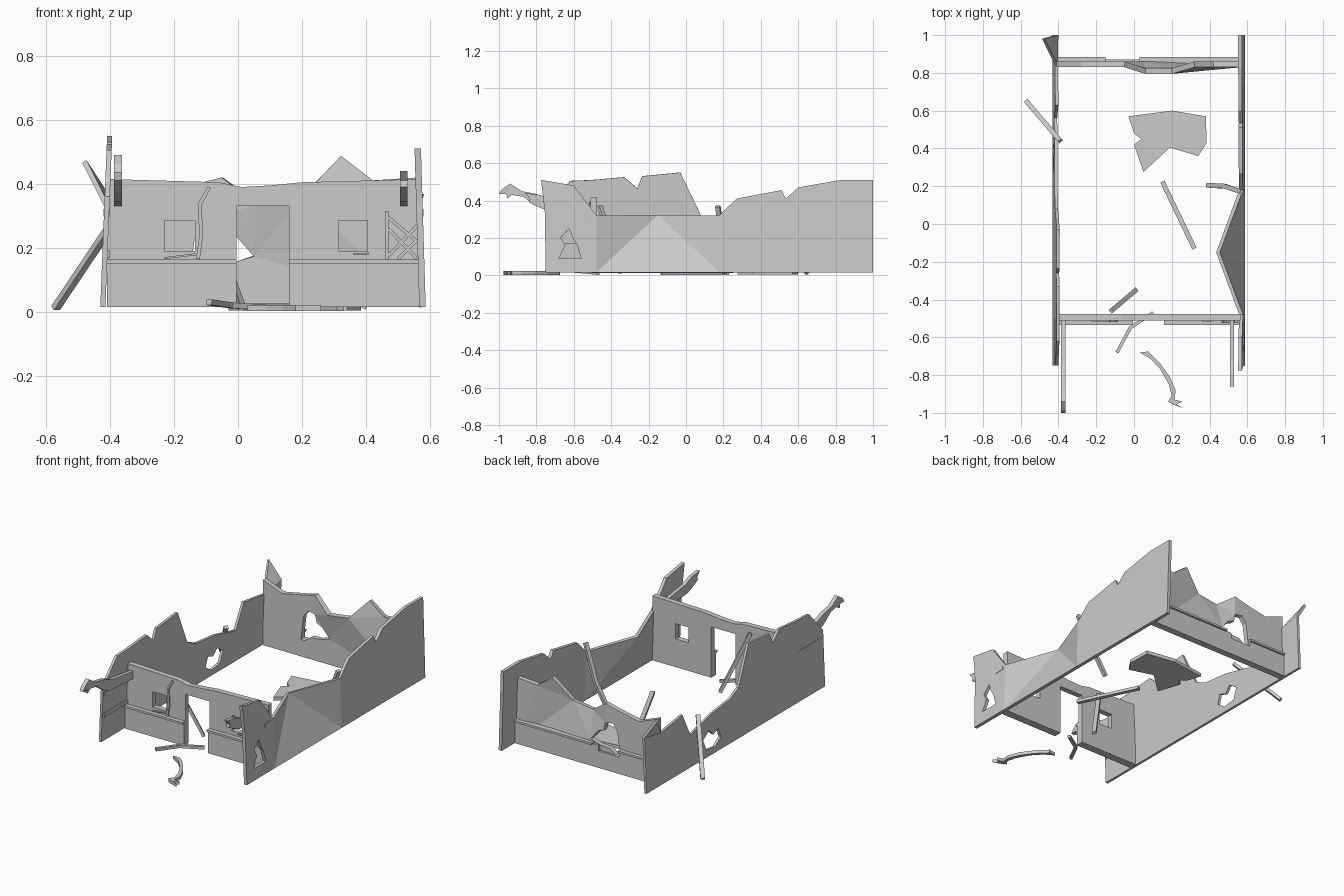
import bpy, bmesh
from mathutils import Vector
from mathutils.geometry import delaunay_2d_cdt

if "Cube" in bpy.data.objects:
    bpy.data.objects.remove(bpy.data.objects["Cube"])


def inside(p, loops):
    """Even-odd test of a point against the outline and its holes."""
    hit = False
    for loop in loops:
        for (x0, y0), (x1, y1) in zip(loop, loop[1:] + loop[:1]):
            if (y0 > p.y) != (y1 > p.y) and p.x < x0 + (p.y - y0) * (x1 - x0) / (y1 - y0):
                hit = not hit
    return hit


def panel(name, outline, place, thick, holes=()):
    """Flat sheet from an outline with holes, placed in 3D and thickened."""
    pts, edges, loops = [], [], [outline, *holes]
    for loop in loops:
        s, n = len(pts), len(loop)
        pts += [Vector(p) for p in loop]
        edges += [(s + i, s + (i + 1) % n) for i in range(n)]
    vs, _, fs, *_ = delaunay_2d_cdt(pts, edges, [], 0, 1e-5)
    bm = bmesh.new()
    bv = [bm.verts.new(place(v.x, v.y)) for v in vs]
    for f in fs:
        mid = sum((vs[i] for i in f), Vector((0, 0))) / len(f)
        tri = [bv[i] for i in f]
        if inside(mid, loops) and not bm.faces.get(tri):
            bm.faces.new(tri)
    bmesh.ops.recalc_face_normals(bm, faces=bm.faces)
    ob = finish(name, bm)
    mod = ob.modifiers.new("Thickness", 'SOLIDIFY')
    mod.thickness, mod.offset = thick, 0
    return ob


def finish(name, bm):
    me = bpy.data.meshes.new(name)
    bm.to_mesh(me)
    bm.free()
    ob = bpy.data.objects.new(name, me)
    bpy.context.collection.objects.link(ob)
    return ob


def box(name, x0, x1, y0, y1, z0, z1):
    bm = bmesh.new()
    bmesh.ops.create_cube(bm, size=1)
    for v in bm.verts:
        v.co = ((x0, x1)[v.co.x > 0], (y0, y1)[v.co.y > 0], (z0, z1)[v.co.z > 0])
    return finish(name, bm)


def plank(name, path, w=.025, h=.018, up=(0, 0, 1)):
    """Rectangular board swept along a bent path."""
    path = [Vector(p) for p in path]
    bm, rings = bmesh.new(), []
    for i, p in enumerate(path):
        t = (path[min(i + 1, len(path) - 1)] - path[max(i - 1, 0)]).normalized()
        s = t.cross(Vector(up)).normalized()
        n = s.cross(t)
        rings.append([bm.verts.new(p + s * a * w / 2 + n * b * h / 2)
                      for a, b in ((-1, -1), (1, -1), (1, 1), (-1, 1))])
    for a, b in zip(rings, rings[1:]):
        for i in range(4):
            j = (i + 1) % 4
            bm.faces.new((a[i], a[j], b[j], b[i]))
    bm.faces.new(rings[0][::-1])
    bm.faces.new(rings[-1])
    bmesh.ops.recalc_face_normals(bm, faces=bm.faces)
    return finish(name, bm)


B = .015  # wall foot height


# Left wall: leans in slightly, back corner torn outward
def left_place(y, z):
    return (-.48 if y > .95 and z > .42 else -.423 + .04 * z, y, z)


panel("left_wall",
      [(-.75, B), (1, B), (1, .36), (.98, .47), (.84, .33), (.63, .36), (.56, .21),
       (.35, .26), (.17, .28), (.08, .32), (-.03, .55), (-.235, .53), (-.26, .465),
       (-.33, .525), (-.5, .51), (-.62, .505), (-.75, .36)],
      left_place, .016,
      [[(.27, .09), (.33, .05), (.41, .06), (.44, .13), (.38, .17), (.34, .13), (.29, .15)]])


# Right wall: middle of its top edge pushed inward
def right_place(y, z):
    return (.445 if abs(y + .15) < .01 and z > .2 else .577 - .03 * z, y, z)


panel("right_wall",
      [(-.75, B), (-.48, B), (.18, B), (1, B), (1, .51), (.83, .51), (.6, .47), (.535, .41),
       (.51, .455), (.27, .41), (.18, .32), (-.15, .32), (-.48, .32), (-.6, .48),
       (-.775, .51), (-.755, .34)],
      right_place, .02,
      [[(-.68, .09), (-.56, .09), (-.585, .17), (-.6, .19), (-.625, .25), (-.67, .2), (-.645, .16)]])

# Front wall with door gap and two windows
window = lambda a, b: [(a, .19), (b, .19), (b, .285), (a, .285)]
panel("front_wall",
      [(-.41, B), (-.005, B), (-.005, .33), (.16, .33), (.16, B), (.565, B), (.565, .415),
       (.4, .41), (.2, .405), (.1, .395), (.01, .39), (-.06, .405), (-.41, .415)],
      lambda x, z: (x, -.493, z), .034, [window(-.23, -.135), window(.315, .405)])


# Back wall with ragged top, hole and inward dent
def back_place(x, z):
    return (x, .81 if 0 < x < .25 and z > .3 else .845, z)


panel("back_wall",
      [(-.41, B), (.565, B), (.565, .42), (.42, .41), (.32, .485), (.2, .36), (.06, .34),
       (-.05, .42), (-.13, .40), (-.28, .37), (-.41, .42)],
      back_place, .03,
      [[(-.15, .12), (-.13, .27), (-.1, .31), (-.05, .3), (-.04, .25), (0, .235),
        (.05, .175), (-.01, .155), (-.08, .15), (-.12, .12)]])

# Thicker lower walls and ledges
for side, x0, x1 in (("left", -.41, -.005), ("right", .16, .565)):
    box("front_plinth_" + side, x0, x1, -.525, -.5, B, .155)
    box("front_ledge_" + side, x0, x1, -.536, -.5, .15, .163)
box("back_plinth_left", -.41, -.15, .85, .872, B, .155)
box("back_plinth_right", -.01, .565, .85, .872, B, .155)
box("back_plinth_low", -.15, -.01, .85, .872, B, .12)
box("back_ledge_left", -.41, -.15, .85, .884, .15, .163)
box("back_ledge_right", .03, .565, .85, .884, .15, .163)

# Short rails on the side walls in front of the front wall
for z in (.18, .31):
    box("left_rail", -.42, -.4, -.74, -.5, z - .012, z + .012)
    box("right_rail", .562, .58, -.56, -.5, z - .012, z + .012)

# Carved beams jutting forward, the right one broken
lower = [(-.5, .33), (-.74, .345), (-.8, .37)]
panel("left_carved_beam",
      lower + [(-.87, .42), (-.93, .43), (-.955, .41), (-.96, .435), (-1, .435), (-.985, .46),
               (-.94, .49), (-.9, .465), (-.88, .45), (-.8, .435), (-.72, .405), (-.5, .375)],
      lambda y, z: (-.375, y, z), .025)
panel("right_broken_beam",
      lower + [(-.84, .39), (-.835, .41), (-.86, .44), (-.78, .43), (-.72, .405), (-.5, .375)],
      lambda y, z: (.518, y, z), .022)

# Fallen carved beam end and wall slab on the ground
panel("fallen_carving",
      [(.03, -.68), (.075, -.675), (.14, -.74), (.19, -.81), (.22, -.88), (.215, -.93),
       (.255, -.94), (.225, -.955), (.26, -.975), (.205, -.955), (.18, -.94), (.2, -.91),
       (.185, -.85), (.14, -.77), (.09, -.715)],
      lambda x, y: (x, y, .012), .02)
panel("fallen_slab",
      [(-.03, .57), (.2, .6), (.38, .57), (.385, .43), (.34, .36), (.19, .405), (.05, .275),
       (.0, .42), (.04, .45), (0, .48)],
      lambda x, y: (x, y, .015), .022)

# Loose and leaning planks
plank("floor_plank", [(.15, .225, .012), (.32, -.13, .012)])
plank("right_leaning_plank", [(.39, .205, .012), (.48, .2, .16), (.57, .17, .37)])
plank("inner_leaning_plank", [(.01, -.35, .015), (-.12, -.46, .37)])
plank("outer_leaning_plank", [(-.57, .65, .012), (-.39, .44, .28)])
plank("doorway_plank", [(-.09, -.68, .03), (-.02, -.55, .02), (.1, -.47, .012)], .018)

# Split board on the front wall
plank("split_board", [(-.125, -.512, .165), (-.115, -.512, .24), (-.12, -.512, .335),
                      (-.09, -.512, .39)], .012, .012, (0, 1, 0))

# Broken lattice in the right front corner
for a, b in (((.465, .163), (.465, .315)), ((.47, .26), (.56, .165)), ((.47, .175), (.56, .27)),
             ((.47, .295), (.565, .215)), ((.5, .165), (.56, .225))):
    plank("lattice_slat", [(a[0], -.518, a[1]), (b[0], -.518, b[1])], .01, .012, (0, 1, 0))

# Splintered sills under the windows
plank("left_sill_splinter", [(-.23, -.513, .168), (-.13, -.513, .18)], .006, .008, (0, 1, 0))
plank("right_sill_splinter", [(.36, -.513, .18), (.41, -.513, .182)], .006, .008, (0, 1, 0))
